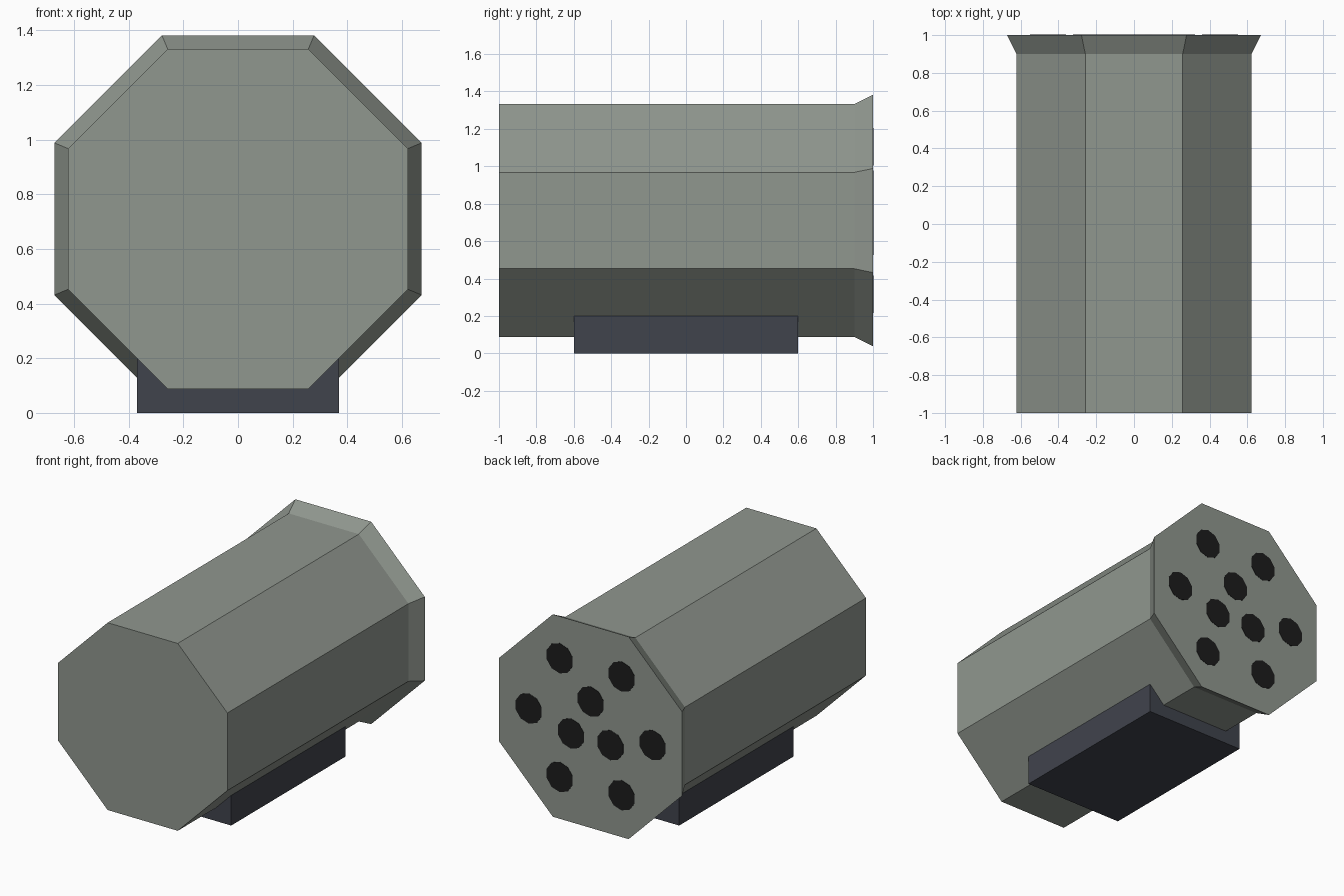
import bpy, bmesh
from math import sin, cos, pi, radians
from mathutils import Matrix

cube = bpy.data.objects.get("Cube")
if cube:
    bpy.data.objects.remove(cube, do_unlink=True)

AXIS_Z = 0.71
BACK_Y = 1.0


def material(name, rgb):
    m = bpy.data.materials.new(name)
    m.use_nodes = True
    colour = (*rgb, 1)
    m.diffuse_color = colour
    bsdf = m.node_tree.nodes["Principled BSDF"]
    bsdf.inputs["Base Color"].default_value = colour
    bsdf.inputs["Roughness"].default_value = 0.8
    return m


def finish(name, bm, mat):
    bmesh.ops.recalc_face_normals(bm, faces=bm.faces[:])
    mesh = bpy.data.meshes.new(name)
    bm.to_mesh(mesh)
    bm.free()
    mesh.materials.append(mat)
    ob = bpy.data.objects.new(name, mesh)
    bpy.context.collection.objects.link(ob)
    return ob


def loft(name, sides, stations, centre, mat):
    """Closed prism along y; each station is (y, distance to the flat)."""
    bm = bmesh.new()
    rings = []
    for y, flat in stations:
        r = flat / cos(pi / sides)
        angles = [(i + 0.5) * 2 * pi / sides for i in range(sides)]
        rings.append([bm.verts.new((centre[0] + r * cos(a), y, centre[1] + r * sin(a)))
                      for a in angles])
    for a, b in zip(rings, rings[1:]):
        for i in range(sides):
            j = (i + 1) % sides
            bm.faces.new((a[i], a[j], b[j], b[i]))
    bm.faces.new(rings[0])
    bm.faces.new(rings[-1])
    return finish(name, bm, mat)


grey_green = material("grey green", (0.28, 0.31, 0.275))
slate = material("dark slate", (0.051, 0.056, 0.073))
black = material("tube black", (0.012, 0.012, 0.012))

# Octagonal body with a flared back rim
loft("body", 8, [(-1, 0.622), (0.9, 0.622), (BACK_Y, 0.672)], (0, AXIS_Z), grey_green)

# Mounting block underneath
bm = bmesh.new()
bmesh.ops.create_cube(bm, size=1, matrix=Matrix.Translation((0, 0, 0.1))
                      @ Matrix.Diagonal((0.74, 1.2, 0.2, 1)))
finish("mount", bm, slate)

# Tube openings: outer ring of six, inner ring of three
for ring, count, radius, start in (("outer", 6, 0.455, 0), ("inner", 3, 0.167, 90)):
    for i in range(count):
        a = radians(start) + i * 2 * pi / count
        loft(f"{ring}_tube_{i + 1}", 10, [(BACK_Y - 0.003, 0.095), (BACK_Y + 0.002, 0.095)],
             (radius * cos(a), AXIS_Z + radius * sin(a)), black)
